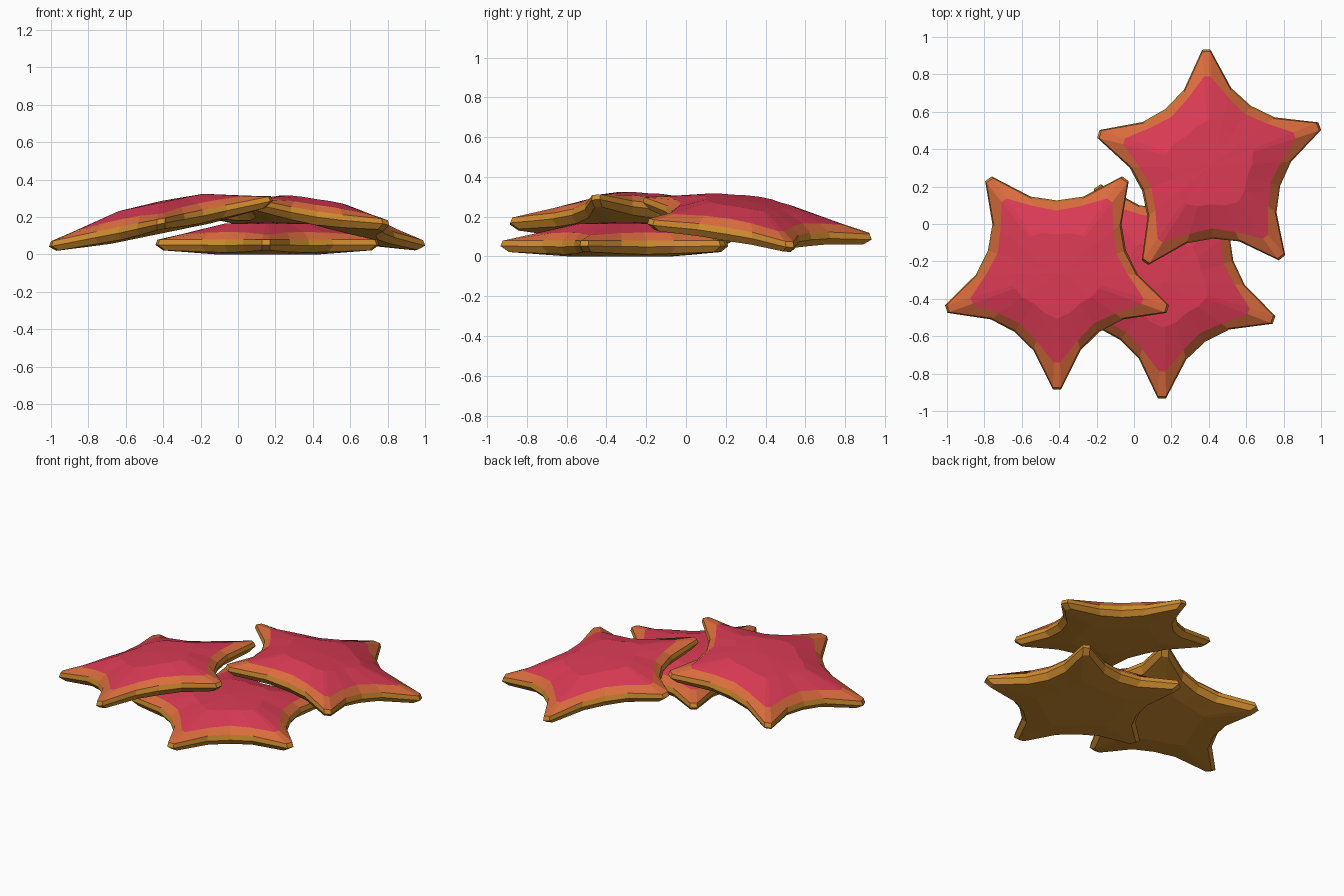
import bpy, bmesh, math

if "Cube" in bpy.data.objects:
    bpy.data.objects.remove(bpy.data.objects["Cube"])


def material(name, rgb):
    m = bpy.data.materials.new(name)
    m.diffuse_color = (*rgb, 1)
    m.use_nodes = True
    m.node_tree.nodes["Principled BSDF"].inputs["Base Color"].default_value = m.diffuse_color
    return m


MATS = [material("golden crust", (0.62, 0.26, 0.028)),
        material("orange dough", (0.70, 0.15, 0.047)),
        material("red icing", (0.70, 0.043, 0.088))]

# Each ring: radius at tip, shoulder, valley; height at tip, shoulder, valley; material of the band above it
RINGS = [
    ((0.28, 0.25, 0.23), (0.000, 0.000, 0.000), 0),   # underside
    ((0.580, 0.400, 0.36), (0.022, 0.014, 0.010), 0),  # lower edge
    ((0.623, 0.432, 0.388), (0.052, 0.050, 0.048), 0),  # widest line
    ((0.612, 0.422, 0.378), (0.079, 0.081, 0.081), 1),  # upper edge
    ((0.480, 0.378, 0.334), (0.108, 0.118, 0.120), 2),  # icing border
    ((0.240, 0.225, 0.205), (0.165, 0.166, 0.166), 2),  # icing plateau
]
# Points around one arm: angle from the arm's axis, and which ring column (0 tip, 1 shoulder, 2 valley)
ARM = [(-2.0, 0), (2.0, 0), (17, 1), (36, 2), (55, 1)]


def star_biscuit(name, cx, cy, cz, turn, slope_x, slope_y):
    bm = bmesh.new()

    def vert(x, y, z):
        return bm.verts.new((cx + x, cy + y, cz + z + slope_x * x + slope_y * y))

    loops = []
    for radii, heights, _ in RINGS:
        loop = []
        for arm in range(5):
            for offset, col in ARM:
                a = math.radians(turn + 72 * arm + offset)
                loop.append(vert(radii[col] * math.cos(a), radii[col] * math.sin(a), heights[col]))
        loops.append(loop)
    n = len(loops[0])
    # Bands between rings
    for lower, upper, (_, _, mat) in zip(loops, loops[1:], RINGS):
        for i in range(n):
            j = (i + 1) % n
            bm.faces.new((lower[i], lower[j], upper[j], upper[i])).material_index = mat
    # Flat underside and slightly domed icing centre
    bm.faces.new(loops[0][::-1]).material_index = 0
    top = vert(0, 0, 0.174)
    for i in range(n):
        bm.faces.new((loops[-1][i], loops[-1][(i + 1) % n], top)).material_index = 2
    bmesh.ops.recalc_face_normals(bm, faces=bm.faces)
    mesh = bpy.data.meshes.new(name)
    bm.to_mesh(mesh)
    bm.free()
    for m in MATS:
        mesh.materials.append(m)
    bpy.context.collection.objects.link(bpy.data.objects.new(name, mesh))


# One flat biscuit with two leaning on it
star_biscuit("bottom_biscuit", 0.16, -0.31, 0.0, 269, 0.0, 0.0)
star_biscuit("left_leaning_biscuit", -0.412, -0.262, 0.112, 270, 0.205, 0.0)
star_biscuit("back_leaning_biscuit", 0.408, 0.31, 0.107, 92, -0.15, -0.12)
